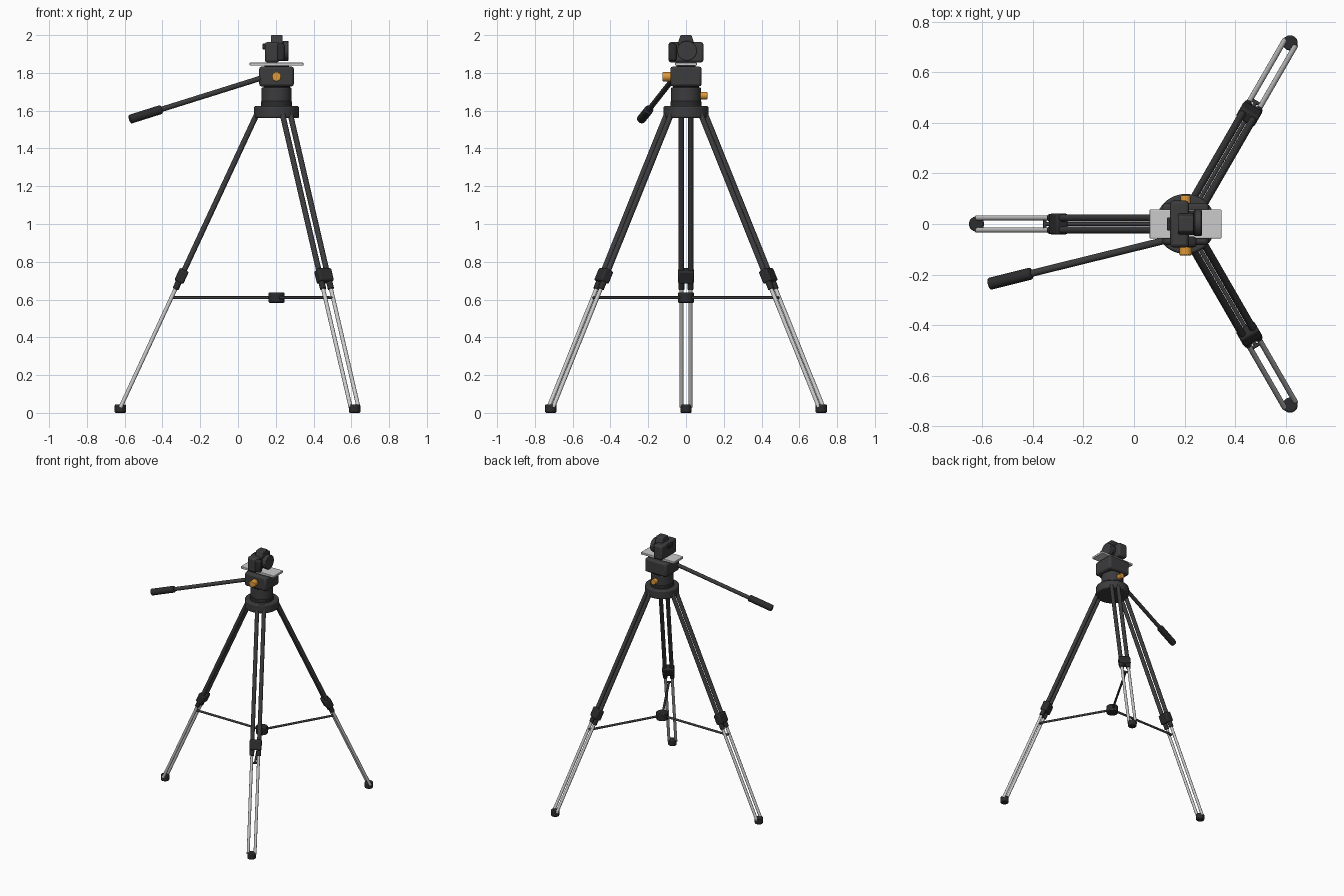
import bpy, math
from mathutils import Vector, Matrix

if "Cube" in bpy.data.objects:
    bpy.data.objects.remove(bpy.data.objects["Cube"])

CX = 0.204  # tripod axis


def material(name, rgb):
    m = bpy.data.materials.new(name)
    m.diffuse_color = (*rgb, 1)
    m.use_nodes = True
    m.node_tree.nodes["Principled BSDF"].inputs["Base Color"].default_value = m.diffuse_color
    return m


BLACK = material("black", (0.025, 0.025, 0.027))
DARK = material("dark_grey", (0.045, 0.045, 0.048))
SILVER = material("silver", (0.55, 0.55, 0.55))
ORANGE = material("orange", (0.75, 0.32, 0.04))


def finish(name, mat, bevel, segments=2):
    o = bpy.context.object
    o.name = name
    o.data.materials.append(mat)
    if bevel:
        b = o.modifiers.new("bevel", "BEVEL")
        b.width, b.segments, b.limit_method = bevel, segments, "ANGLE"
        b.angle_limit = math.radians(40)
    bpy.ops.object.shade_smooth_by_angle(angle=math.radians(35))
    return o


def tube(name, a, b, r, mat, bevel=0, sides=24):
    a, b = Vector(a), Vector(b)
    bpy.ops.mesh.primitive_cylinder_add(vertices=sides, radius=r, depth=(b - a).length)
    o = finish(name, mat, bevel)
    o.matrix_world = Matrix.Translation((a + b) / 2) @ (b - a).to_track_quat("Z", "Y").to_matrix().to_4x4()
    return o


def box(name, lo, hi, mat, bevel=0):
    lo, hi = Vector(lo), Vector(hi)
    bpy.ops.mesh.primitive_cube_add(size=1)
    o = bpy.context.object
    o.data.transform(Matrix.Diagonal((*(hi - lo), 1)))
    o.location = (lo + hi) / 2
    return finish(name, mat, bevel)


def disc(name, z0, z1, r, mat, bevel=0.005, sides=40):
    return tube(name, (CX, 0, z0), (CX, 0, z1), r, mat, bevel, sides)


# Legs: twin upper and lower tubes, clamp, foot and spreader arm
for i, deg in enumerate((180, 60, -60), 1):
    a = math.radians(deg)
    out = Vector((math.cos(a), math.sin(a), 0))
    side = Vector((-math.sin(a), math.cos(a), 0))

    def on_leg(z, s=0):
        r = 0.105 + 0.721 * (1.58 - z) / 1.55
        return Vector((CX, 0, z)) + out * r + side * s

    for s in (-0.024, 0.024):
        tube(f"leg_{i}_upper_tube", on_leg(1.59, s), on_leg(0.71, s), 0.0145, DARK)
        tube(f"leg_{i}_lower_tube", on_leg(0.72, s), on_leg(0.03, s), 0.0105, SILVER)
        tube(f"leg_{i}_collar", on_leg(0.72, s), on_leg(0.655, s), 0.0165, BLACK, 0.003)
    clamp = box(f"leg_{i}_clamp", (-0.026, -0.042, -0.037), (0.026, 0.042, 0.037), BLACK, 0.009)
    axis = (on_leg(1) - on_leg(0)).normalized()
    rot = Matrix((side.cross(axis), side, axis)).transposed().to_4x4()
    clamp.matrix_world = Matrix.Translation(on_leg(0.725)) @ rot
    foot = Vector((CX, 0, 0)) + out * 0.827
    tube(f"leg_{i}_foot", foot, foot + Vector((0, 0, 0.045)), 0.03, BLACK, 0.006)
    tube(f"leg_{i}_spreader_arm", (CX, 0, 0.61), on_leg(0.61), 0.008, DARK, 0, 12)
    tube(f"leg_{i}_spreader_pin", on_leg(0.61, -0.026), on_leg(0.61, 0.026), 0.007, DARK, 0, 12)

disc("spreader_hub", 0.583, 0.637, 0.042, BLACK)

# Head: crown, pan base, tilt block and mounting plate
disc("crown", 1.56, 1.625, 0.119, DARK, 0.008)
disc("pan_base_ring", 1.62, 1.65, 0.083, BLACK, 0.004)
disc("pan_base", 1.645, 1.722, 0.079, DARK)
disc("pan_neck", 1.715, 1.735, 0.07, BLACK)
box("tilt_block", (CX - 0.092, -0.083, 1.728), (CX + 0.092, 0.083, 1.834), DARK, 0.014)
box("plate_seat", (CX - 0.065, -0.05, 1.83), (CX + 0.065, 0.05, 1.842), BLACK)
box("mounting_plate", (CX - 0.142, -0.057, 1.838), (CX + 0.142, 0.057, 1.855), SILVER, 0.003)

# Orange lock knobs
tube("tilt_knob", (CX, -0.075, 1.78), (CX, -0.124, 1.78), 0.025, ORANGE, 0.004, 20)
tube("pan_knob", (CX, 0.07, 1.68), (CX, 0.113, 1.68), 0.02, ORANGE, 0.004, 20)

# Pan handle
start, grip, end = Vector((0.15, -0.058, 1.781)), Vector((-0.405, -0.195, 1.607)), Vector((-0.573, -0.237, 1.554))
tube("handle_shaft", start, grip, 0.014, DARK)
tube("handle_grip", grip, end, 0.024, BLACK, 0.006)

# Camera, facing +x
box("camera_body", (0.143, -0.092, 1.855), (0.217, 0.092, 1.963), DARK, 0.012)
box("camera_grip", (0.2, -0.092, 1.862), (0.248, -0.05, 1.955), BLACK, 0.012)
box("camera_eyepiece", (0.13, -0.025, 1.925), (0.16, 0.025, 1.955), BLACK, 0.004)
tube("camera_lens", (0.2, 0.005, 1.917), (0.25, 0.005, 1.917), 0.048, BLACK, 0.003, 32)
tube("camera_lens_rim", (0.238, 0.005, 1.917), (0.268, 0.005, 1.917), 0.053, DARK, 0.004, 32)
hump = box("camera_viewfinder_hump", (0.174, -0.045, 1.95), (0.236, 0.045, 2.0), DARK, 0.005)
for v in hump.data.vertices:
    if v.co.z > 0:
        v.co.y *= 0.65
